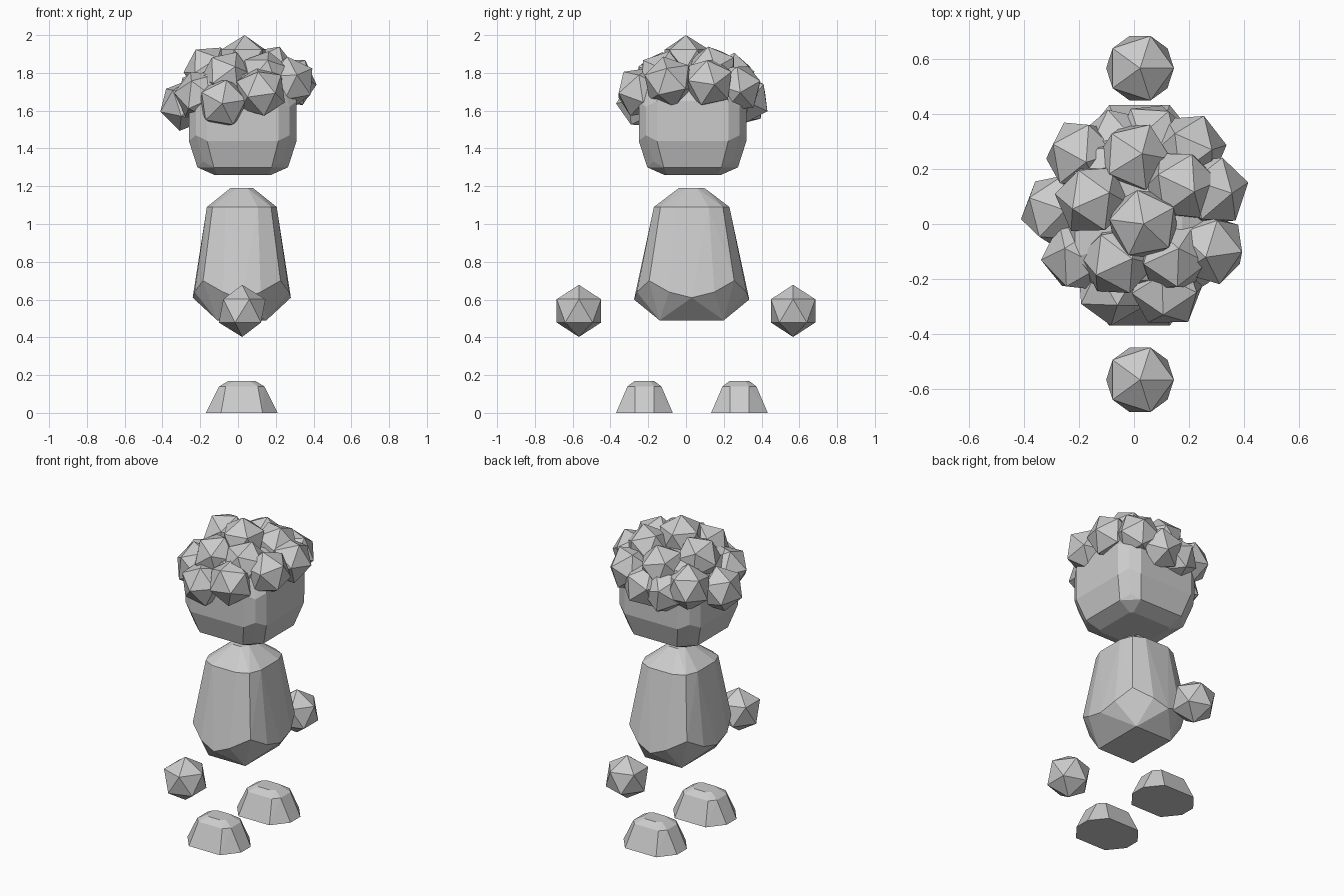
import bpy, bmesh, math, random
from mathutils import Matrix, Euler, Vector

if "Cube" in bpy.data.objects:
    bpy.data.objects.remove(bpy.data.objects["Cube"])

random.seed(4)


def make_object(name, bm):
    mesh = bpy.data.meshes.new(name)
    bm.to_mesh(mesh)
    bm.free()
    obj = bpy.data.objects.new(name, mesh)
    bpy.context.collection.objects.link(obj)
    return obj


def mirrored_hull(name, points, center):
    """Faceted solid: hull of points mirrored over both horizontal axes."""
    bm = bmesh.new()
    cx, cy = center
    coords = {(cx + sx * x, cy + sy * y, z)
              for x, y, z in points for sx in (1, -1) for sy in (1, -1)}
    for co in sorted(coords):
        bm.verts.new(co)
    bmesh.ops.convex_hull(bm, input=bm.verts[:])
    bmesh.ops.dissolve_limit(bm, angle_limit=math.radians(2),
                             verts=bm.verts[:], edges=bm.edges[:])
    bmesh.ops.recalc_face_normals(bm, faces=bm.faces[:])
    return make_object(name, bm)


def add_ball(bm, center, radius, rotation=(0, 0, 0)):
    matrix = Matrix.Translation(Vector(center)) @ Euler(rotation).to_matrix().to_4x4()
    bmesh.ops.create_icosphere(bm, subdivisions=1, radius=radius, matrix=matrix)


# Feet: low chamfered mounds
foot = [(.19, .05, 0), (.11, .15, 0), (.12, .05, .14), (.085, .09, .14),
        (.07, .03, .17), (.04, .05, .17)]
for side, y in (("right", -.22), ("left", .283)):
    mirrored_hull("foot_" + side, foot, (.02, y))

# Body: faceted, tapering upward, with cut lower corners
body = [(.06, .03, 1.19), (.03, .068, 1.19),
        (.185, .09, 1.09), (.085, .2, 1.09), (.155, .165, 1.09),
        (.205, .225, .70),
        (.26, 0, .61), (.25, .12, .64), (.10, .29, .64), (0, .305, .60),
        (.13, .17, .49)]
mirrored_hull("body", body, (.02, .03))

# Head: chamfered block
head = []
for z_low, half, corner in ((1.26, .15, .15), (1.30, .24, .17), (1.44, .285, .21)):
    for z in (z_low, 3.09 - z_low):
        head += [(half, corner * .9, z), (corner * .9, half, z)]
        if half > .2:
            head.append((half * .87, half * .87, z + (.03 if z < 1.5 else -.03)))
mirrored_hull("head", head, (.025, .035))

# Hands: floating twenty-sided balls
for side, y in (("right", -.567), ("left", .567)):
    bm = bmesh.new()
    add_ball(bm, (.022, y, .54), .138)
    make_object("hand_" + side, bm)

# Hair: cluster of twenty-sided curls
curls = [(-.15, .09, 1.81), (.17, .14, 1.81), (0, .24, 1.77), (.2, .27, 1.72),
         (-.19, .25, 1.69), (-.28, .05, 1.63), (-.2, -.12, 1.68),
         (-.06, -.13, 1.78), (.14, -.12, 1.78), (.275, -.09, 1.75),
         (.28, .12, 1.75), (-.08, -.23, 1.64), (.12, -.24, 1.70),
         (.07, .31, 1.66), (-.06, .29, 1.65)]
bm = bmesh.new()
add_ball(bm, (.035, 0, 1.86), .14, (0, 0, .5))
for c in curls:
    add_ball(bm, c, .14, [random.uniform(0, 6.28) for _ in range(3)])
make_object("hair", bm)
